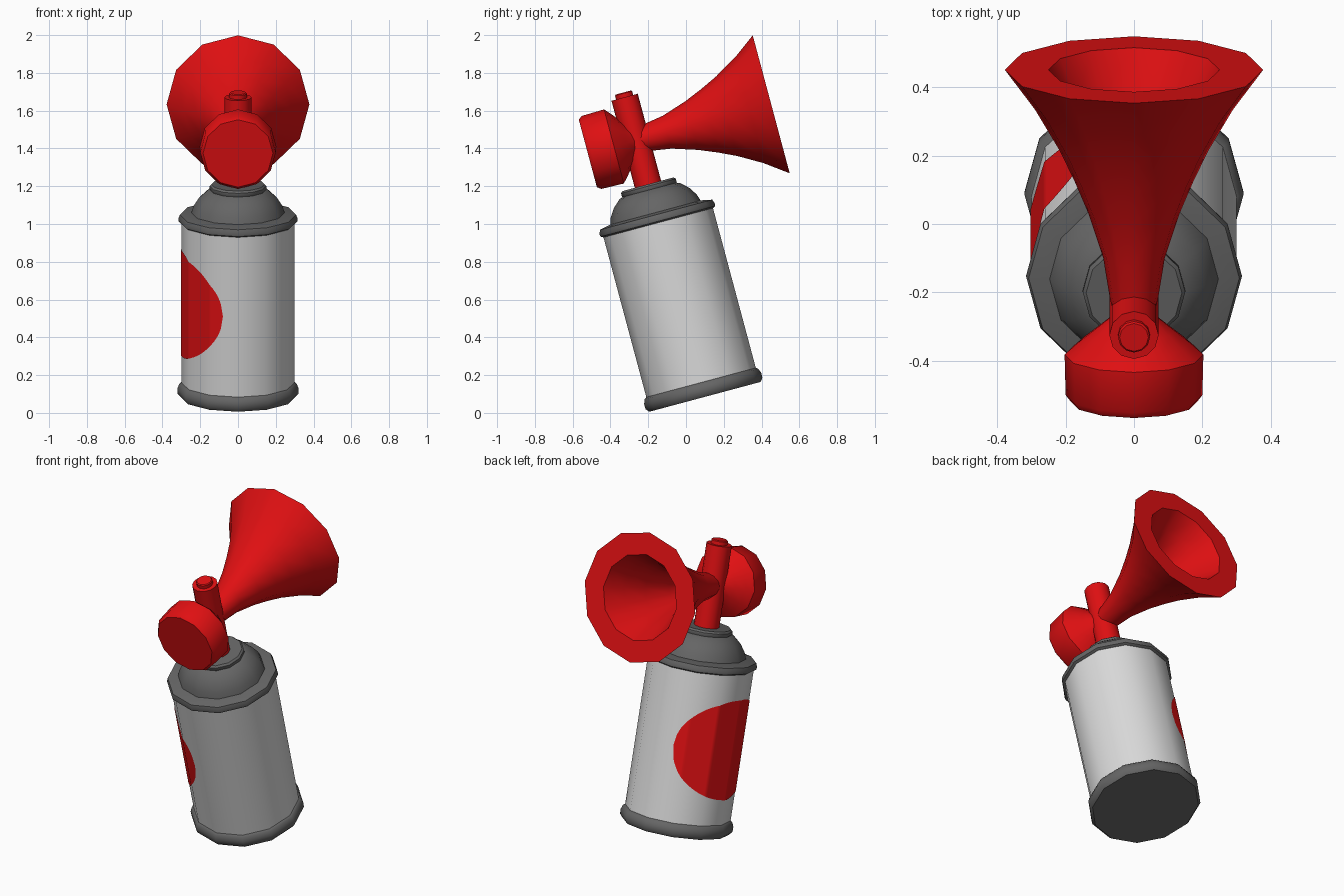
import bpy, bmesh, math
from mathutils import Matrix, Vector

if "Cube" in bpy.data.objects:
    bpy.data.objects.remove(bpy.data.objects["Cube"])

SIDES = 12
CAN_R = 0.30


def material(name, rgb):
    m = bpy.data.materials.new(name)
    m.diffuse_color = (*rgb, 1)
    m.use_nodes = True
    m.node_tree.nodes["Principled BSDF"].inputs["Base Color"].default_value = m.diffuse_color
    return m


RED = material("signal_red", (0.74, 0.005, 0.006))
SILVER = material("light_silver", (0.70, 0.70, 0.70))
GREY = material("dark_grey", (0.13, 0.13, 0.13))

# The whole device leans 15 degrees; local z runs up the can
TILT = Matrix.Translation((0, 0.10, 0.085)) @ Matrix.Rotation(math.radians(15), 4, 'X')
# Horn axis: local z points out of the horn mouth
HORN = TILT @ Matrix.Translation((0, 0, 1.405)) @ Matrix.Rotation(math.radians(-90), 4, 'X')


def finish(name, bm, mat, matrix):
    me = bpy.data.meshes.new(name)
    bm.to_mesh(me)
    bm.free()
    me.materials.append(mat)
    me.transform(matrix)
    ob = bpy.data.objects.new(name, me)
    bpy.context.collection.objects.link(ob)
    bpy.ops.object.select_all(action='DESELECT')
    ob.select_set(True)
    bpy.context.view_layer.objects.active = ob
    bpy.ops.object.shade_smooth_by_angle(angle=math.radians(40))
    return ob


def lathe(name, profile, mat, matrix):
    """Turn a (radius, height) profile around z and cap both ends."""
    bm = bmesh.new()
    rings = [[bm.verts.new((r * math.cos(math.tau * i / SIDES),
                            r * math.sin(math.tau * i / SIDES), h))
              for i in range(SIDES)] for r, h in profile]
    for a, b in zip(rings, rings[1:]):
        for i in range(SIDES):
            j = (i + 1) % SIDES
            bm.faces.new((a[i], a[j], b[j], b[i]))
    bm.faces.new(rings[0][::-1])
    bm.faces.new(rings[-1])
    bmesh.ops.recalc_face_normals(bm, faces=bm.faces)
    return finish(name, bm, mat, matrix)


# Can
lathe("can_body", [(CAN_R, 0.05), (CAN_R, 0.98)], SILVER, TILT)
lathe("bottom_rim", [(0.305, 0), (0.32, 0.018), (0.321, 0.045), (0.312, 0.07), (0.298, 0.08)],
      GREY, TILT)
lathe("top_rim", [(0.298, 0.953), (0.314, 0.962), (0.316, 0.975), (0.308, 0.998), (0.25, 1.01)],
      GREY, TILT)
lathe("can_shoulder", [(0.25, 1.0), (0.236, 1.045), (0.207, 1.09), (0.165, 1.128), (0.13, 1.14)],
      GREY, TILT)
lathe("collar", [(0.14, 1.125), (0.15, 1.138), (0.15, 1.155), (0.14, 1.165)], GREY, TILT)

# Valve stem and button
lathe("valve_stem", [(0.072, 1.15), (0.072, 1.642)], RED, TILT)
lathe("button", [(0.047, 1.63), (0.047, 1.663), (0.042, 1.668)], RED, TILT)

# Horn with thick lip and hollow bore
lathe("horn", [(0.055, -0.02), (0.071, 0.05), (0.090, 0.17), (0.133, 0.304), (0.175, 0.405),
               (0.218, 0.496), (0.29, 0.62), (0.378, 0.74),
               (0.25, 0.74), (0.19, 0.62), (0.135, 0.49), (0.085, 0.32), (0.04, 0.15)],
      RED, HORN)

# Diaphragm housing behind the stem
lathe("diaphragm_housing", [(0.185, -0.265), (0.20, -0.245), (0.203, -0.122), (0.165, -0.088),
                            (0.118, -0.05), (0.075, -0.015), (0.04, 0.02)], RED, HORN)

# Round label wrapped over the flat sides of the can, facing -x
bm = bmesh.new()
HALF_ANGLE, HALF_HEIGHT, MID = 74, 0.29, 0.515
columns = []
for deg in range(-HALF_ANGLE, HALF_ANGLE + 1, 2):
    t = math.radians(deg)
    r = CAN_R * math.cos(math.radians(15)) / math.cos(math.radians(deg % 30 - 15)) + 0.003
    h = HALF_HEIGHT * math.sqrt(max(0.0004, 1 - (deg / HALF_ANGLE) ** 2))
    columns.append([bm.verts.new((-r * math.cos(t), r * math.sin(t), MID + s * h))
                    for s in (-1, 1)])
for a, b in zip(columns, columns[1:]):
    f = bm.faces.new((a[0], a[1], b[1], b[0]))
    f.normal_update()
    if f.normal.dot(Vector((f.calc_center_median().x, f.calc_center_median().y, 0))) < 0:
        f.normal_flip()
finish("round_label", bm, RED, TILT)
